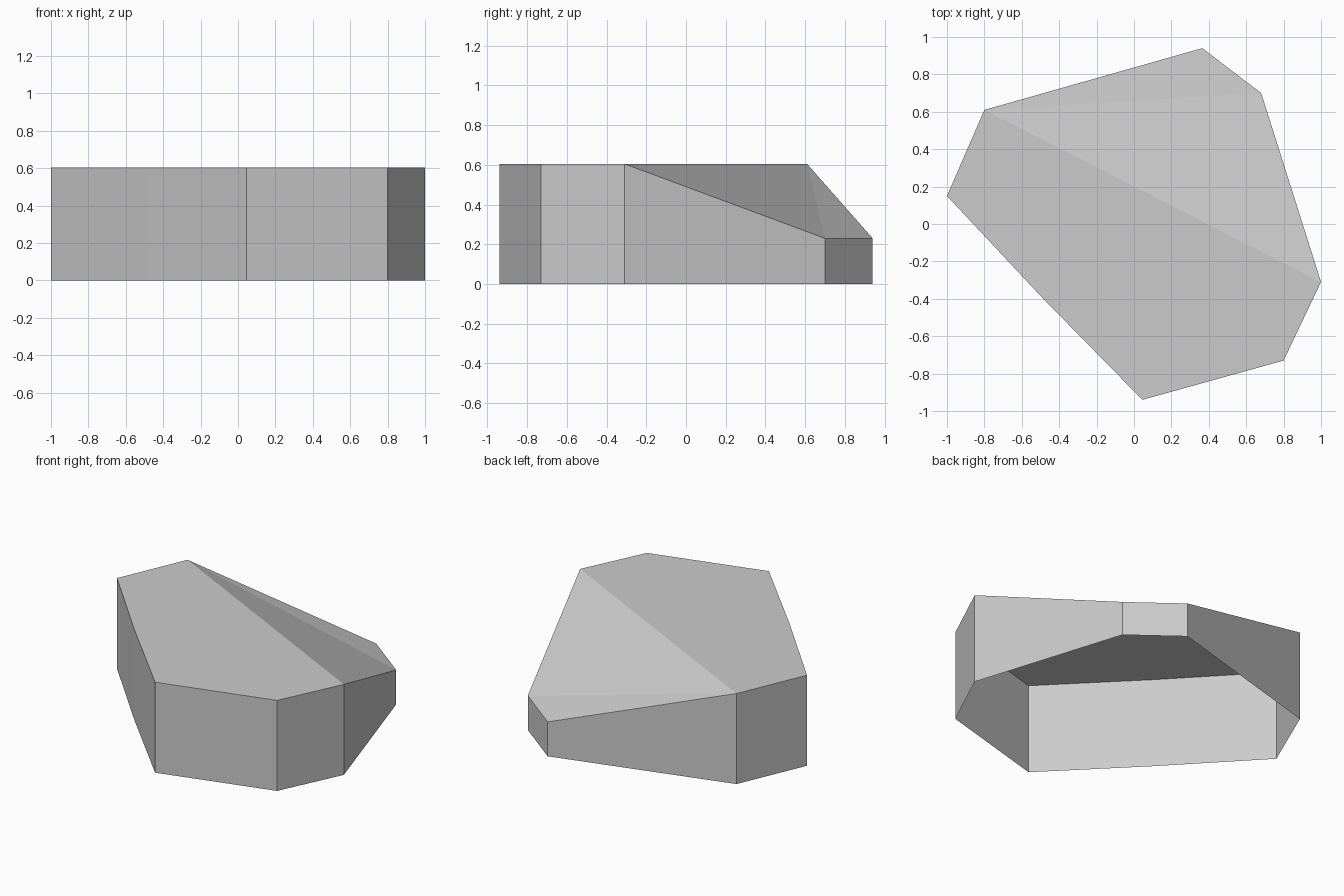
import bpy, bmesh

cube = bpy.data.objects.get("Cube")
if cube:
    bpy.data.objects.remove(cube, do_unlink=True)

HIGH, LOW = 0.605, 0.23

# Plain grey material
grey = bpy.data.materials.new("light grey")
grey.use_nodes = True
colour = (0.6, 0.6, 0.6, 1)
grey.diffuse_color = colour
grey.node_tree.nodes["Principled BSDF"].inputs["Base Color"].default_value = colour

# Outline, counter-clockwise, with the wall height at each corner
outline = [(-1, 0.15, HIGH), (-0.483, -0.402, HIGH), (0.045, -0.94, HIGH),
           (0.8, -0.73, HIGH), (1, -0.31, HIGH), (0.68, 0.7, LOW),
           (0.365, 0.94, LOW), (-0.8, 0.61, HIGH)]

bm = bmesh.new()
top = [bm.verts.new(p) for p in outline]
base = [bm.verts.new((x, y, 0)) for x, y, _ in outline]

# Upright walls, open underneath
for i in range(len(outline)):
    j = (i + 1) % len(outline)
    bm.faces.new((base[i], base[j], top[j], top[i]))

# Level roof, then the two sloping facets at the back
bm.faces.new(top[:5] + top[7:])
bm.faces.new((top[4], top[5], top[7]))
bm.faces.new((top[5], top[6], top[7]))

mesh = bpy.data.meshes.new("faceted_shell")
bm.to_mesh(mesh)
bm.free()
mesh.materials.append(grey)
shell = bpy.data.objects.new("faceted_shell", mesh)
bpy.context.collection.objects.link(shell)
